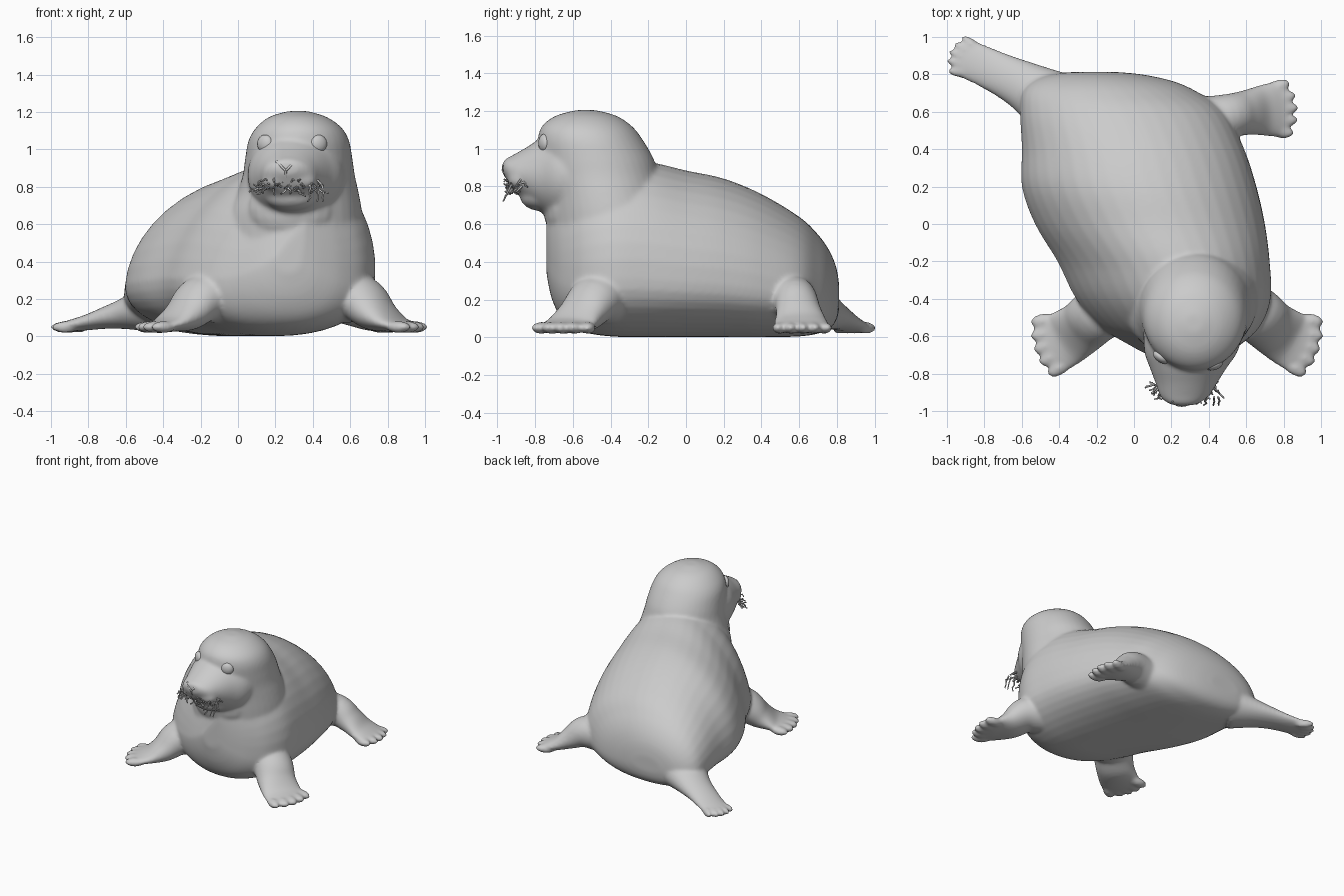
import bpy, bmesh, math, random
from mathutils import Vector, Matrix

if "Cube" in bpy.data.objects:
    bpy.data.objects.remove(bpy.data.objects["Cube"])

random.seed(4)
N = 40  # points around each cross-section

grey = bpy.data.materials.new("soft grey")
grey.diffuse_color = (0.6, 0.6, 0.6, 1)
grey.use_nodes = True
grey.node_tree.nodes["Principled BSDF"].inputs["Base Color"].default_value = grey.diffuse_color


def spline(keys, steps=5):
    """Catmull-Rom interpolation of rows of numbers."""
    out = []
    for i in range(len(keys) - 1):
        p0, p1 = keys[max(i - 1, 0)], keys[i]
        p2, p3 = keys[i + 1], keys[min(i + 2, len(keys) - 1)]
        for s in range(steps):
            t = s / steps
            out.append([0.5 * (2 * b + (c - a) * t + (2 * a - 5 * b + 4 * c - d) * t * t
                        + (3 * b - a - 3 * c + d) * t ** 3)
                        for a, b, c, d in zip(p0, p1, p2, p3)])
    out.append(list(keys[-1]))
    return out


def loft(bm, rings):
    """Skin a list of rings and close both ends."""
    vs = [[bm.verts.new(p) for p in r] for r in rings]
    for a, b in zip(vs, vs[1:]):
        for i in range(N):
            j = (i + 1) % N
            bm.faces.new((a[i], a[j], b[j], b[i]))
    bm.faces.new(vs[0][::-1])
    bm.faces.new(vs[-1])


def ellipsoid(bm, centre, radii, rot=None):
    m = Matrix.Translation(centre) @ (rot or Matrix()) @ Matrix.Diagonal((*radii, 1))
    bmesh.ops.create_uvsphere(bm, u_segments=20, v_segments=12, radius=1, matrix=m)


def add_object(name, mesh):
    ob = bpy.data.objects.new(name, mesh)
    bpy.context.collection.objects.link(ob)
    mesh.materials.clear()
    mesh.materials.append(grey)
    if mesh.polygons:
        mesh.polygons.foreach_set("use_smooth", [True] * len(mesh.polygons))
    return ob


def bake(ob, name):
    """Replace an object by its evaluated mesh."""
    dg = bpy.context.evaluated_depsgraph_get()
    mesh = bpy.data.meshes.new_from_object(ob.evaluated_get(dg))
    bpy.data.objects.remove(ob)
    return add_object(name, mesh)


ANG = [2 * math.pi * i / N for i in range(N)]
bm = bmesh.new()

# Trunk: upright slices along y (y, x left, x right, z bottom, z top), leaning to +x at the front
trunk = [(0.812, -0.34, -0.08, 0.15, 0.28), (0.797, -0.46, 0.06, 0.09, 0.37),
         (0.76, -0.55, 0.22, 0.045, 0.46), (0.70, -0.60, 0.35, 0.02, 0.545),
         (0.60, -0.61, 0.49, 0.005, 0.64), (0.40, -0.60, 0.59, 0, 0.76),
         (0.20, -0.60, 0.655, 0, 0.842), (0.0, -0.53, 0.70, 0, 0.885),
         (-0.2, -0.41, 0.725, 0, 0.93), (-0.4, -0.31, 0.73, 0.005, 0.93),
         (-0.55, -0.18, 0.67, 0.03, 0.87), (-0.65, -0.02, 0.56, 0.09, 0.78),
         (-0.71, 0.10, 0.44, 0.2, 0.70), (-0.74, 0.2, 0.34, 0.34, 0.6)]
rings = []
for y, xl, xr, zb, zt in spline(trunk):
    cx, rx, cz = (xl + xr) / 2, (xr - xl) / 2, zb + 0.33 * (zt - zb)
    ramp = min(1, max(0, (0.55 - y) / 0.8))
    ring = []
    for a in ANG:
        c, s = math.cos(a), math.sin(a)
        e = 1.0 if s > 0 else 0.92
        lean = ramp * (0.085 - 0.045 * c)
        x = cx + rx * math.copysign(abs(c) ** e, c) + lean * max(s, 0)
        z = cz + (zt - cz if s > 0 else cz - zb) * math.copysign(abs(s) ** e, s)
        ring.append((x, y, max(z, 0.002)))
    rings.append(ring)
loft(bm, rings)

# Neck and skull: level slices (z, centre x, centre y, radius x, radius y)
skull = [(0.45, 0.29, -0.36, 0.39, 0.35), (0.65, 0.30, -0.395, 0.365, 0.335),
         (0.77, 0.32, -0.425, 0.325, 0.31),
         (0.86, 0.325, -0.45, 0.30, 0.305), (0.95, 0.325, -0.475, 0.287, 0.302),
         (1.05, 0.325, -0.508, 0.268, 0.277), (1.12, 0.325, -0.525, 0.225, 0.238),
         (1.175, 0.32, -0.53, 0.15, 0.16), (1.205, 0.32, -0.53, 0.05, 0.05)]
loft(bm, [[(cx + rx * math.cos(a), cy + ry * math.sin(a), z) for a in ANG]
          for z, cx, cy, rx, ry in spline(skull)])

# Muzzle: upright slices (y, centre x, centre z, radius x, radius z)
muzzle = [(-0.55, 0.32, 0.87, 0.27, 0.25), (-0.68, 0.305, 0.86, 0.25, 0.235),
          (-0.77, 0.29, 0.86, 0.205, 0.195), (-0.85, 0.28, 0.865, 0.165, 0.14),
          (-0.92, 0.27, 0.875, 0.13, 0.09), (-0.955, 0.265, 0.895, 0.09, 0.052),
          (-0.97, 0.265, 0.90, 0.05, 0.03)]
loft(bm, [[(cx + rx * math.cos(a), y, cz + rz * math.sin(a)) for a in ANG]
          for y, cx, cz, rx, rz in spline(muzzle)])
for s in (-1, 1):  # whisker pads
    ellipsoid(bm, (0.275 + s * 0.07, -0.875, 0.835), (0.08, 0.07, 0.055))
ellipsoid(bm, (0.285, -0.77, 0.745), (0.14, 0.11, 0.075))  # chin
ellipsoid(bm, (0.29, -0.62, 0.68), (0.24, 0.135, 0.19))    # throat


def flipper(keys, toe_len):
    """Tapered limb (x, y, z, half width, half thickness) with five toes."""
    rows = spline(keys)
    pts = [Vector(r[:3]) for r in rows]
    rings = []
    for i, (p, r) in enumerate(zip(pts, rows)):
        d = (pts[min(i + 1, len(pts) - 1)] - pts[max(i - 1, 0)]).normalized()
        side = d.cross(Vector((0, 0, 1))).normalized()
        up = side.cross(d)
        ring = []
        for a in ANG:
            q = p + side * r[3] * math.cos(a) + up * r[4] * math.sin(a)
            q.z = max(q.z, 0.018)
            ring.append(q)
        rings.append(ring)
    loft(bm, rings)
    base, w = Vector(keys[-1][:3]), keys[-1][3]
    d = base - Vector(keys[-2][:3])
    d.z = 0
    d.normalize()
    side = d.cross(Vector((0, 0, 1)))
    for k in range(-2, 3):
        heading = math.atan2(d.y, d.x) - k * 0.12
        c = base + side * (k * w * 0.43) - d * (0.005 + 0.008 * k * k)
        c.z = 0.05
        ellipsoid(bm, c, (toe_len, w * 0.27, 0.032), Matrix.Rotation(heading, 4, 'Z'))


# Front flippers, mirrored about the chest line
front = [(-0.06, -0.40, 0.21, 0.15, 0.14), (-0.19, -0.48, 0.20, 0.15, 0.13),
         (-0.28, -0.555, 0.12, 0.145, 0.095), (-0.37, -0.613, 0.07, 0.155, 0.048),
         (-0.43, -0.64, 0.055, 0.16, 0.034), (-0.475, -0.655, 0.05, 0.152, 0.027)]
flipper(front, 0.074)
flipper([(0.46 - k[0], *k[1:]) for k in front], 0.074)

# Hind flippers, one trailing back and one to the side
flipper([(-0.42, 0.64, 0.16, 0.18, 0.15), (-0.58, 0.735, 0.125, 0.135, 0.09),
         (-0.70, 0.795, 0.10, 0.115, 0.06), (-0.80, 0.842, 0.075, 0.108, 0.042),
         (-0.885, 0.88, 0.058, 0.105, 0.032), (-0.925, 0.897, 0.052, 0.095, 0.026)],
        0.078)
flipper([(0.33, 0.53, 0.20, 0.15, 0.14), (0.50, 0.575, 0.20, 0.12, 0.12),
         (0.60, 0.595, 0.145, 0.12, 0.09), (0.69, 0.607, 0.09, 0.138, 0.058),
         (0.76, 0.613, 0.065, 0.147, 0.04), (0.81, 0.617, 0.053, 0.138, 0.028)],
        0.077)

# Fuse everything into one skin
bmesh.ops.recalc_face_normals(bm, faces=bm.faces)
mesh = bpy.data.meshes.new("seal_body")
bm.to_mesh(mesh)
bm.free()
ob = add_object("raw_body", mesh)
m = ob.modifiers.new("fuse", 'REMESH')
m.mode, m.voxel_size, m.use_smooth_shade = 'VOXEL', 0.0115, True
m = ob.modifiers.new("soften", 'SMOOTH')
m.factor, m.iterations = 0.5, 12
bake(ob, "seal_body")

# Closed eyes: shallow balls set into the face
for name, x, y, turn in (("left_eye", 0.145, -0.712, -0.6), ("right_eye", 0.43, -0.752, 0.35)):
    bm = bmesh.new()
    ellipsoid(bm, (x, y, 1.03), (0.048, 0.028, 0.048), Matrix.Rotation(turn, 4, 'Z'))
    mesh = bpy.data.meshes.new(name)
    bm.to_mesh(mesh)
    bm.free()
    add_object(name, mesh)


def tubes(name, paths, radius):
    cu = bpy.data.curves.new(name, 'CURVE')
    cu.dimensions = '3D'
    cu.bevel_depth, cu.bevel_resolution, cu.use_fill_caps = radius, 1, True
    for path in paths:
        sp = cu.splines.new('POLY')
        sp.points.add(len(path) - 1)
        for i, p in enumerate(path):
            sp.points[i].co = (*p, 1)
            sp.points[i].radius = 1 - 0.4 * i / len(path)
    ob = bpy.data.objects.new(name, cu)
    bpy.context.collection.objects.link(ob)
    bake(ob, name)


# Nose: V-shaped nostrils and a short groove
tubes("nose", [[(0.255 + s * 0.05, -0.945, 0.935), (0.255 + s * 0.025, -0.968, 0.912),
                (0.255, -0.972, 0.885)] for s in (-1, 1)]
      + [[(0.255, -0.972, 0.89), (0.255, -0.955, 0.85)]], 0.008)

# Whiskers: short tangled strands across the upper lip
strands = []
for i in range(60):
    s = -1 + 2 * i / 59
    p = Vector((0.27 + 0.16 * s, -0.932 + 0.075 * s * s, 0.815 + random.uniform(-0.035, 0.025)))
    d = Vector((s * 0.9, -0.4, -0.2))
    path = [p.copy()]
    for k in range(4):
        p = p + d * 0.010 + Vector([random.uniform(-0.014, 0.014) for _ in range(3)])
        path.append(p.copy())
    strands.append(path)
for x in (0.38, 0.42, 0.45):  # a few longer hanging strands
    strands.append([(x + random.uniform(-0.01, 0.01), -0.925 - 0.011 * k, 0.81 - 0.022 * k)
                    for k in range(5)])
tubes("whiskers", strands, 0.006)
